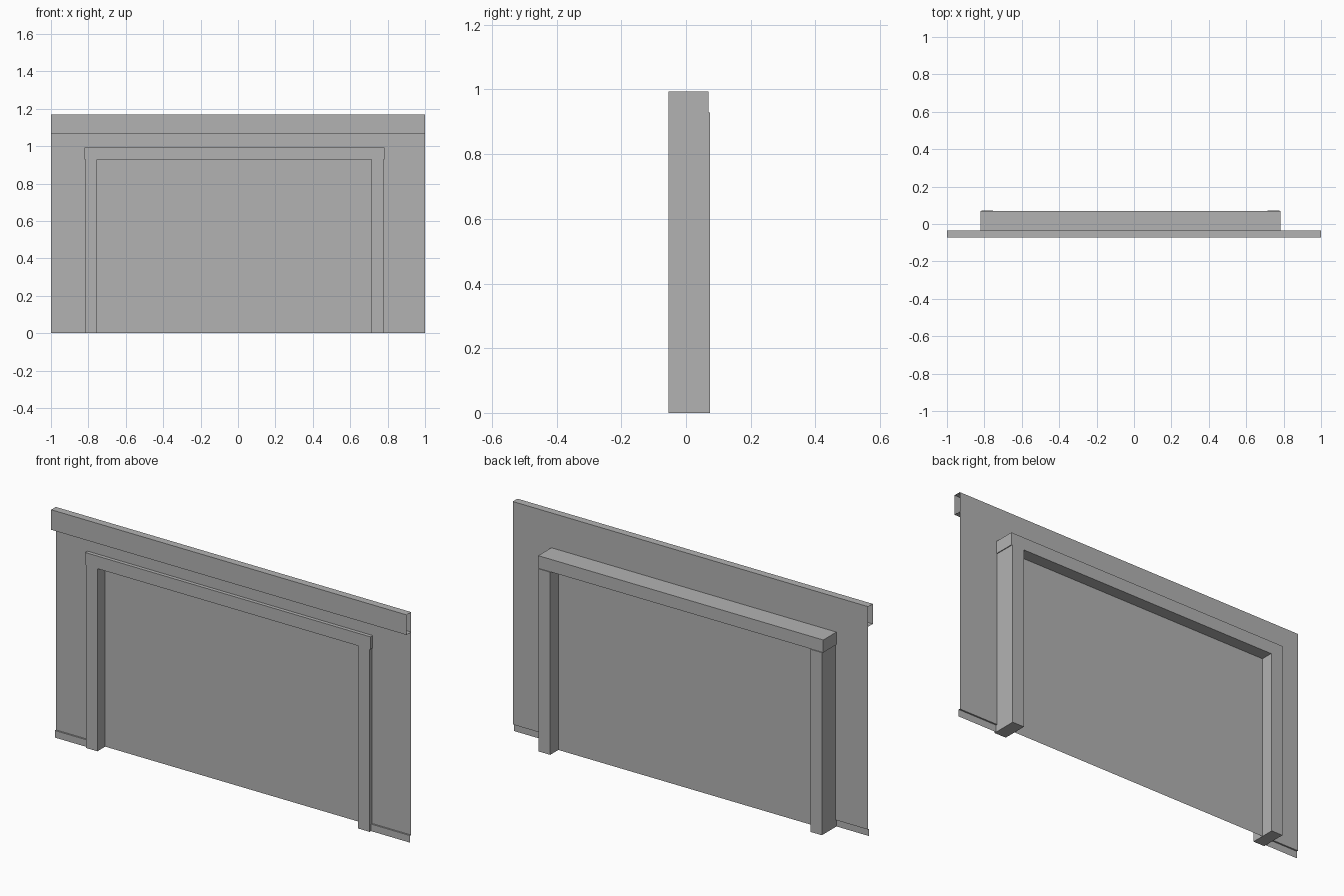
import bpy
import bmesh

cube = bpy.data.objects.get("Cube")
if cube:
    bpy.data.objects.remove(cube, do_unlink=True)

GREY = (0.45, 0.45, 0.45, 1.0)
grey = bpy.data.materials.new("plain_grey")
grey.diffuse_color = GREY
grey.use_nodes = True
grey.node_tree.nodes["Principled BSDF"].inputs["Base Color"].default_value = GREY

# Shared levels
HALF, TOP = 1.0, 1.17
WALL_Y, FRONT_Y, BACK_Y = -0.036, -0.0545, 0.0735
SKIRT_TOP, SKIRT_Y = 0.036, -0.044
LINTEL_BASE, LINTEL_TOP = 0.929, 0.993
OUT_L, OUT_R = 0.779, -0.816
IN_L, IN_R = 0.713, -0.753


def add_object(name, bm):
    mesh = bpy.data.meshes.new(name)
    bm.to_mesh(mesh)
    bm.free()
    mesh.materials.append(grey)
    obj = bpy.data.objects.new(name, mesh)
    bpy.context.collection.objects.link(obj)


def box(name, x0, x1, y0, y1, z0, z1):
    bm = bmesh.new()
    bmesh.ops.create_cube(bm, size=1)
    bmesh.ops.scale(bm, vec=(x1 - x0, y1 - y0, z1 - z0), verts=bm.verts)
    bmesh.ops.translate(bm, vec=((x0 + x1) / 2, (y0 + y1) / 2, (z0 + z1) / 2), verts=bm.verts)
    add_object(name, bm)


def sheet(name, y, outline):
    """Flat upright face from an (x, z) outline."""
    bm = bmesh.new()
    bm.faces.new([bm.verts.new((x, y, z)) for x, z in outline])
    add_object(name, bm)


def strip(name, x0, x1, profile):
    """Open-ended strip sweeping a (y, z) profile along x."""
    bm = bmesh.new()
    rows = [[bm.verts.new((x, y, z)) for y, z in profile] for x in (x0, x1)]
    for i in range(len(profile) - 1):
        bm.faces.new((rows[0][i], rows[1][i], rows[1][i + 1], rows[0][i + 1]))
    add_object(name, bm)


# Wall around the opening
sheet("wall", WALL_Y, [
    (-HALF, SKIRT_TOP), (OUT_R, SKIRT_TOP), (OUT_R, LINTEL_TOP), (OUT_L, LINTEL_TOP),
    (OUT_L, SKIRT_TOP), (HALF, SKIRT_TOP), (HALF, TOP), (-HALF, TOP)])

# Door panel set back inside the frame
sheet("door_panel", 0.008, [
    (IN_R, 0), (IN_L, 0), (IN_L, LINTEL_BASE), (IN_R, LINTEL_BASE)])

# Frame
box("left_post", IN_L, OUT_L, FRONT_Y, BACK_Y, 0, LINTEL_BASE)
box("right_post", OUT_R, IN_R, FRONT_Y, BACK_Y, 0, LINTEL_BASE)
box("lintel", OUT_R - 0.005, OUT_L + 0.004, FRONT_Y, BACK_Y - 0.004, LINTEL_BASE, LINTEL_TOP)

# Open-ended trims
strip("top_trim", -HALF, HALF, [
    (WALL_Y, 1.068), (-BACK_Y, 1.068), (-BACK_Y, TOP), (WALL_Y, TOP)])
skirting = [(SKIRT_Y, 0), (SKIRT_Y, SKIRT_TOP), (WALL_Y, SKIRT_TOP)]
strip("left_skirting", OUT_L, HALF, skirting)
strip("right_skirting", -HALF, OUT_R, skirting)
